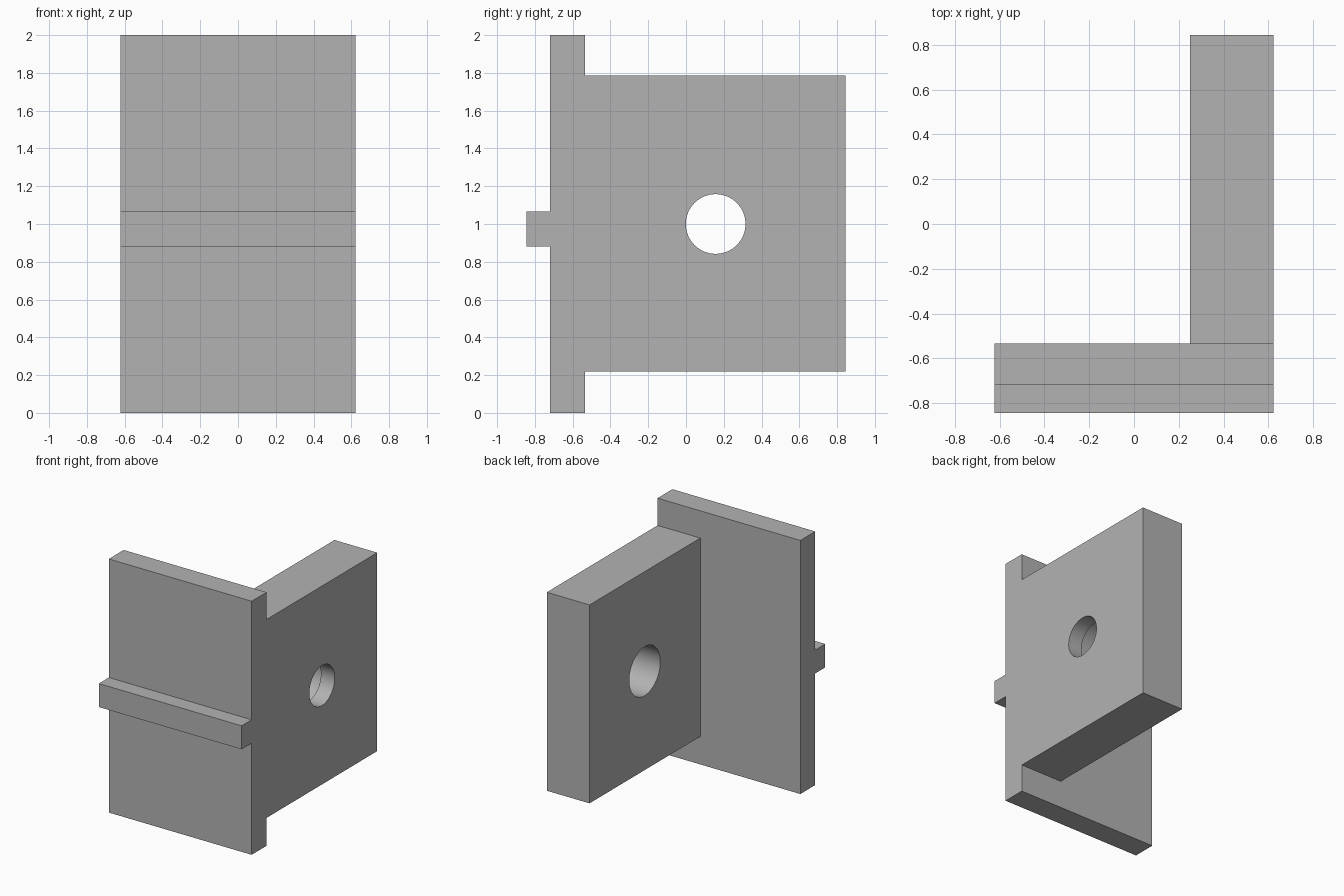
import bpy
import bmesh
import math
from mathutils import Matrix

default = bpy.data.objects.get("Cube")
if default:
    bpy.data.objects.remove(default, do_unlink=True)

HALF_W = 0.623          # half width in x
ARM_X = 0.25            # inner face of the arm
PLATE_BACK = -0.535     # rear face of the front plate
HOLE_Y, HOLE_Z = 0.157, 1.0

grey = bpy.data.materials.new("plain grey")
grey.use_nodes = True
colour = (0.45, 0.45, 0.45, 1)
grey.diffuse_color = colour
grey.node_tree.nodes["Principled BSDF"].inputs["Base Color"].default_value = colour


def make_object(name, bm):
    bmesh.ops.recalc_face_normals(bm, faces=bm.faces)
    mesh = bpy.data.meshes.new(name)
    bm.to_mesh(mesh)
    bm.free()
    mesh.materials.append(grey)
    obj = bpy.data.objects.new(name, mesh)
    bpy.context.collection.objects.link(obj)
    return obj


def box(name, low, high):
    bm = bmesh.new()
    bmesh.ops.create_cube(bm, size=1)
    for v in bm.verts:
        v.co = [(a + b) / 2 + c * (b - a) for a, b, c in zip(low, high, v.co)]
    return make_object(name, bm)


def bore(name, radius, x0, x1):
    """Cylinder along x through the hole centre."""
    bm = bmesh.new()
    place = Matrix.Translation(((x0 + x1) / 2, HOLE_Y, HOLE_Z)) @ Matrix.Rotation(math.pi / 2, 4, "Y")
    bmesh.ops.create_cone(bm, cap_ends=True, segments=64, radius1=radius,
                          radius2=radius, depth=x1 - x0, matrix=place)
    return make_object(name, bm)


def cut(target, cutter):
    cutter.hide_render = True
    mod = target.modifiers.new("cut", "BOOLEAN")
    mod.operation = "DIFFERENCE"
    mod.solver = "EXACT"
    mod.object = cutter
    bpy.context.view_layer.objects.active = target
    bpy.ops.object.modifier_apply(modifier=mod.name)
    bpy.data.objects.remove(cutter, do_unlink=True)


# Side outline (y, z): front plate, rib on its front, arm behind it
outline = [(-0.72, 0), (PLATE_BACK, 0), (PLATE_BACK, 0.22), (0.845, 0.22),
           (0.845, 1.785), (PLATE_BACK, 1.785), (PLATE_BACK, 2), (-0.72, 2),
           (-0.72, 1.065), (-0.845, 1.065), (-0.845, 0.88), (-0.72, 0.88)]
bm = bmesh.new()
face = bm.faces.new([bm.verts.new((-HALF_W, y, z)) for y, z in outline])
extruded = bmesh.ops.extrude_face_region(bm, geom=[face])["geom"]
bmesh.ops.translate(bm, vec=(2 * HALF_W, 0, 0),
                    verts=[g for g in extruded if isinstance(g, bmesh.types.BMVert)])
bracket = make_object("angle_bracket", bm)

# Clear the space beside the arm
cut(bracket, box("arm_clearance", (-1, PLATE_BACK, 0.1), (ARM_X, 1, 1.9)))

# Through hole, widened from the inner side of the arm
cut(bracket, bore("through_hole", 0.158, 0, 1))
cut(bracket, bore("counterbore", 0.193, 0, HALF_W - 0.12))

bpy.ops.object.select_all(action="DESELECT")
bracket.select_set(True)
bpy.context.view_layer.objects.active = bracket
bpy.ops.object.shade_smooth_by_angle(angle=math.radians(30))
